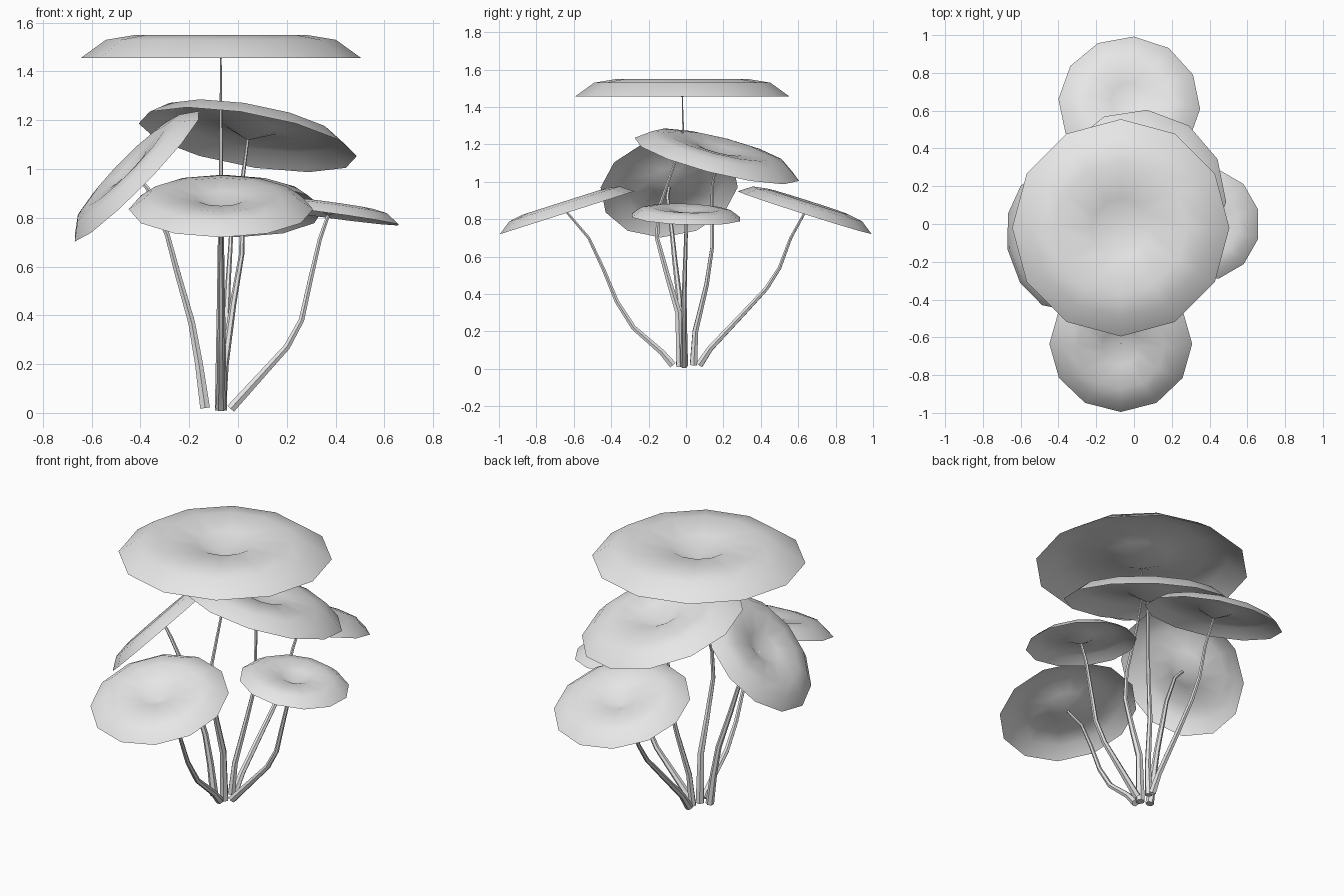
import bpy
import bmesh
from math import radians, tau
from mathutils import Matrix, Vector

if "Cube" in bpy.data.objects:
    bpy.data.objects.remove(bpy.data.objects["Cube"], do_unlink=True)

GREY = (0.8, 0.8, 0.8, 1.0)
mat = bpy.data.materials.new("light grey")
mat.use_nodes = True
mat.diffuse_color = GREY
mat.node_tree.nodes["Principled BSDF"].inputs["Base Color"].default_value = GREY

# Cap half-section from rim to dimple, as fractions of the cap radius
PROFILE = [(1, 0), (0.82, 0.13), (0.61, 0.165), (0.27, 0.125), (0, -0.005)]


def add_object(name, data):
    obj = bpy.data.objects.new(name, data)
    bpy.context.collection.objects.link(obj)
    data.materials.append(mat)
    return obj


def make_cap(name, centre, radius, azimuth, tilt):
    """Twelve-sided dished sheet, leaning down toward the azimuth."""
    bm = bmesh.new()
    verts = [bm.verts.new((r, 0, z)) for r, z in PROFILE]
    edges = [bm.edges.new(pair) for pair in zip(verts, verts[1:])]
    bmesh.ops.spin(bm, geom=verts + edges, cent=(0, 0, 0), axis=(0, 0, 1),
                   angle=tau, steps=12)
    bmesh.ops.remove_doubles(bm, verts=bm.verts, dist=0.001)
    bm.normal_update()
    if sum(f.normal.z for f in bm.faces) < 0:
        bmesh.ops.reverse_faces(bm, faces=bm.faces)
    bm.transform(Matrix.Translation(centre)
                 @ Matrix.Rotation(radians(azimuth), 4, 'Z')
                 @ Matrix.Rotation(radians(tilt), 4, 'Y')
                 @ Matrix.Scale(radius, 4))
    for f in bm.faces:
        f.smooth = True
    mesh = bpy.data.meshes.new(name)
    bm.to_mesh(mesh)
    bm.free()
    add_object(name, mesh)


def make_stem(name, path, base, tip):
    """Six-sided tapering tube along a bent path."""
    curve = bpy.data.curves.new(name, 'CURVE')
    curve.dimensions = '3D'
    curve.bevel_depth = 1.0
    curve.bevel_resolution = 1
    curve.use_fill_caps = True
    spline = curve.splines.new('POLY')
    spline.points.add(len(path) - 1)
    for i, (point, co) in enumerate(zip(spline.points, path)):
        point.co = (*co, 1)
        point.radius = base + (tip - base) * (i / (len(path) - 1)) ** 0.7
    spline.use_smooth = True
    obj = add_object(name, curve)
    bpy.ops.object.select_all(action='DESELECT')
    obj.select_set(True)
    bpy.context.view_layer.objects.active = obj
    bpy.ops.object.convert(target='MESH')
    bpy.ops.object.shade_smooth_by_angle(angle=radians(50))


# Caps: centre, radius, lean direction, lean angle
make_cap("top_cap", (-0.07, -0.02, 1.455), 0.575, 0, 0)
make_cap("upper_cap", (0.04, 0.165, 1.12), 0.455, 55, 17)
make_cap("front_cap", (-0.07, -0.635, 0.835), 0.378, -90, 17.7)
make_cap("back_cap", (-0.025, 0.635, 0.835), 0.376, 86, 17.7)
make_cap("left_cap", (0.37, 0, 0.81), 0.30, 15, 8)
make_cap("right_cap", (-0.415, -0.09, 0.97), 0.372, 190, 46)

# Stems: path from the ground bundle up to each cap
make_stem("top_stem", [(-0.07, -0.03, 0.01), (-0.07, -0.04, 0.3),
                       (-0.07, -0.1, 0.5), (-0.07, -0.155, 0.7),
                       (-0.07, -0.145, 0.86), (-0.07, -0.06, 1.1),
                       (-0.07, -0.015, 1.28), (-0.07, -0.02, 1.455)],
          0.025, 0.003)
make_stem("upper_stem", [(-0.07, 0.04, 0.02), (-0.055, 0.05, 0.2),
                         (-0.02, 0.11, 0.45), (0.015, 0.14, 0.65),
                         (0.02, 0.14, 0.97), (0.04, 0.165, 1.12)],
          0.022, 0.006)
make_stem("front_stem", [(-0.07, -0.07, 0.02), (-0.07, -0.13, 0.09),
                         (-0.07, -0.28, 0.22), (-0.07, -0.37, 0.36),
                         (-0.07, -0.44, 0.53), (-0.07, -0.52, 0.7),
                         (-0.07, -0.635, 0.835)],
          0.022, 0.007)
make_stem("back_stem", [(-0.07, 0.07, 0.02), (-0.065, 0.13, 0.11),
                        (-0.055, 0.3, 0.29), (-0.045, 0.43, 0.43),
                        (-0.04, 0.5, 0.54), (-0.03, 0.56, 0.7),
                        (-0.025, 0.635, 0.835)],
          0.022, 0.007)
make_stem("left_stem", [(-0.03, -0.01, 0.017), (0.1, -0.01, 0.16),
                        (0.2, -0.01, 0.27), (0.26, -0.01, 0.38),
                        (0.3, -0.005, 0.56), (0.335, 0, 0.71),
                        (0.37, 0, 0.81)],
          0.021, 0.008)
make_stem("right_stem", [(-0.135, -0.03, 0.02), (-0.16, -0.03, 0.2),
                         (-0.19, -0.035, 0.37), (-0.25, -0.06, 0.58),
                         (-0.29, -0.075, 0.73), (-0.37, -0.1, 0.92),
                         (-0.415, -0.09, 0.97)],
          0.023, 0.008)
